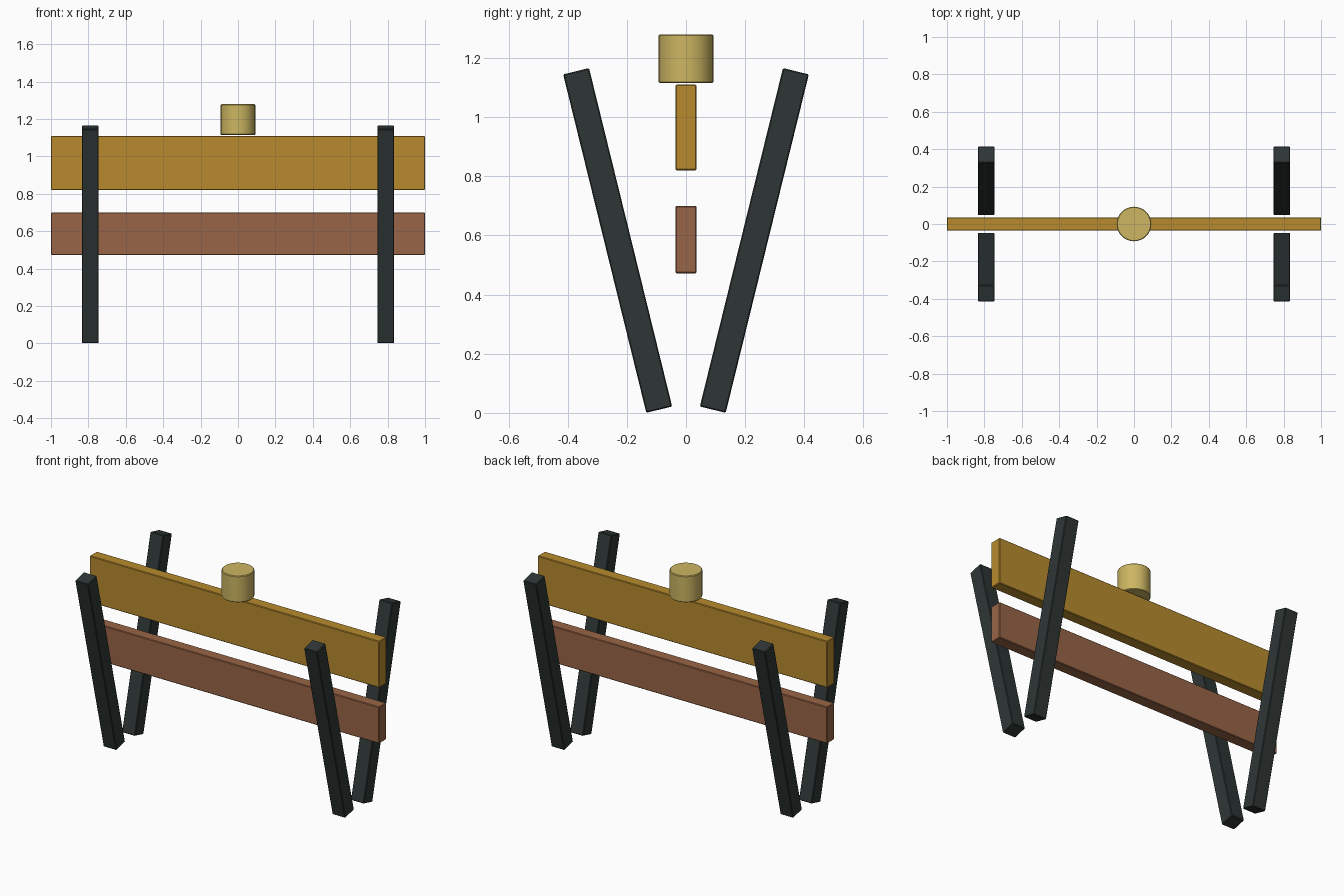
import bpy
import math

cube = bpy.data.objects.get("Cube")
if cube:
    bpy.data.objects.remove(cube, do_unlink=True)


def make_material(name, srgb):
    """Flat material from 8-bit sRGB values, stored as linear."""
    linear = [((c / 255 + 0.055) / 1.055) ** 2.4 for c in srgb]
    colour = (*linear, 1.0)
    mat = bpy.data.materials.new(name)
    mat.use_nodes = True
    mat.diffuse_color = colour
    shader = mat.node_tree.nodes["Principled BSDF"]
    shader.inputs["Base Color"].default_value = colour
    shader.inputs["Roughness"].default_value = 0.8
    return mat


def finish(obj, name, mat):
    """Name, colour and slightly soften the edges of a part."""
    obj.name = name
    obj.data.name = name
    obj.data.materials.append(mat)
    bevel = obj.modifiers.new("soft_edges", "BEVEL")
    bevel.width = 0.004
    bevel.segments = 1
    bevel.limit_method = "ANGLE"
    bevel.angle_limit = math.radians(40)
    return obj


def add_box(name, location, size, mat, tilt=0.0):
    bpy.ops.mesh.primitive_cube_add(size=1, location=location)
    obj = bpy.context.object
    obj.scale = size
    bpy.ops.object.transform_apply(location=False, rotation=False, scale=True)
    obj.rotation_euler.x = tilt
    return finish(obj, name, mat)


gold = make_material("golden_yellow", (184, 139, 45))
brown = make_material("reddish_brown", (153, 101, 71))
dark = make_material("dark_slate", (46, 54, 53))
brass = make_material("pale_brass", (204, 182, 98))

# Two long boards, one above the other
add_box("upper_board", (0, 0, 0.965), (2, 0.072, 0.29), gold)
add_box("lower_board", (0, 0, 0.586), (2, 0.072, 0.228), brown)

# Four legs that spread outwards towards the top
lean = math.radians(13.8)
for x, side in ((-0.79, "right"), (0.79, "left")):
    for sign, end in ((-1, "front"), (1, "back")):
        add_box(f"{end}_{side}_leg", (x, sign * 0.231, 0.583),
                (0.09, 0.09, 1.178), dark, -sign * lean)

# Round lamp on top of the upper board
bpy.ops.mesh.primitive_cylinder_add(vertices=32, radius=0.0925, depth=0.165,
                                    location=(0, 0, 1.197))
lamp = finish(bpy.context.object, "warning_lamp", brass)
bpy.ops.object.shade_smooth_by_angle(angle=math.radians(30))
